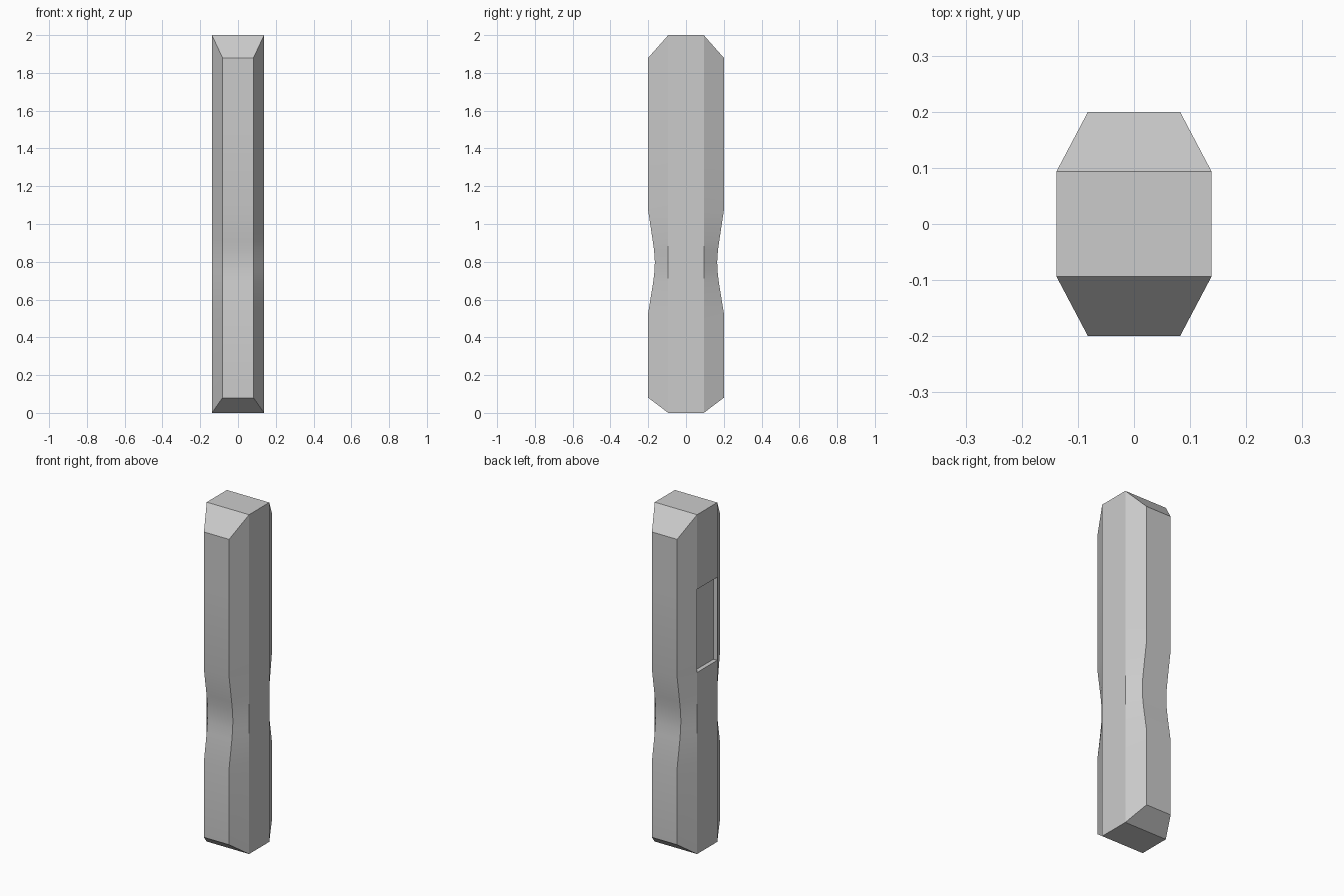
import bpy, bmesh, math
from mathutils import Vector

if "Cube" in bpy.data.objects:
    bpy.data.objects.remove(bpy.data.objects["Cube"])

SIDE_X, SIDE_Y = 0.138, 0.094      # corners of the flat side faces
FRONT_X, FRONT_Y = 0.082, 0.20     # corners of the front and back faces

# Levels: (z of side corners, z of front/back corners, waist dip in y)
LEVELS = [(0, 0.08, 0), (0.53, 0.53, 0), (0.69, 0.69, 0.026), (0.75, 0.75, 0.033),
          (0.80, 0.80, 0.035), (0.86, 0.86, 0.031), (0.91, 0.91, 0.024),
          (1.07, 1.07, 0), (1.56, 1.56, 0), (2.0, 1.88, 0)]
PANEL_LEVEL = 7                    # level where the side recess starts
PANEL_DEPTH = 0.025

bm = bmesh.new()


def ring(z_side, z_front, dip):
    y = FRONT_Y - dip
    points = [(-FRONT_X, -y, z_front), (FRONT_X, -y, z_front),
              (SIDE_X, -SIDE_Y, z_side), (SIDE_X, SIDE_Y, z_side),
              (FRONT_X, y, z_front), (-FRONT_X, y, z_front),
              (-SIDE_X, SIDE_Y, z_side), (-SIDE_X, -SIDE_Y, z_side)]
    return [bm.verts.new(p) for p in points]


# Eight-sided body with the pinched waist
rings = [ring(*level) for level in LEVELS]
panel = None
for i, (low, high) in enumerate(zip(rings, rings[1:])):
    for k in range(8):
        n = (k + 1) % 8
        face = bm.faces.new((low[k], low[n], high[n], high[k]))
        if i == PANEL_LEVEL and k == 6:
            panel = face

# Bevelled ends: front slope, flat end, back slope
for r in (rings[0], rings[-1]):
    for quad in ((0, 1, 2, 7), (7, 2, 3, 6), (6, 3, 4, 5)):
        bm.faces.new([r[q] for q in quad])

# Recessed panel on the left side
pushed = bmesh.ops.extrude_discrete_faces(bm, faces=[panel])["faces"][0]
bmesh.ops.translate(bm, verts=list(pushed.verts), vec=Vector((PANEL_DEPTH, 0, 0)))
bmesh.ops.recalc_face_normals(bm, faces=bm.faces[:])

mesh = bpy.data.meshes.new("handle_grip")
bm.to_mesh(mesh)
bm.free()
grip = bpy.data.objects.new("handle_grip", mesh)
bpy.context.collection.objects.link(grip)

# Smooth waist, sharp long edges
bpy.context.view_layer.objects.active = grip
grip.select_set(True)
bpy.ops.object.shade_smooth_by_angle(angle=math.radians(20))
